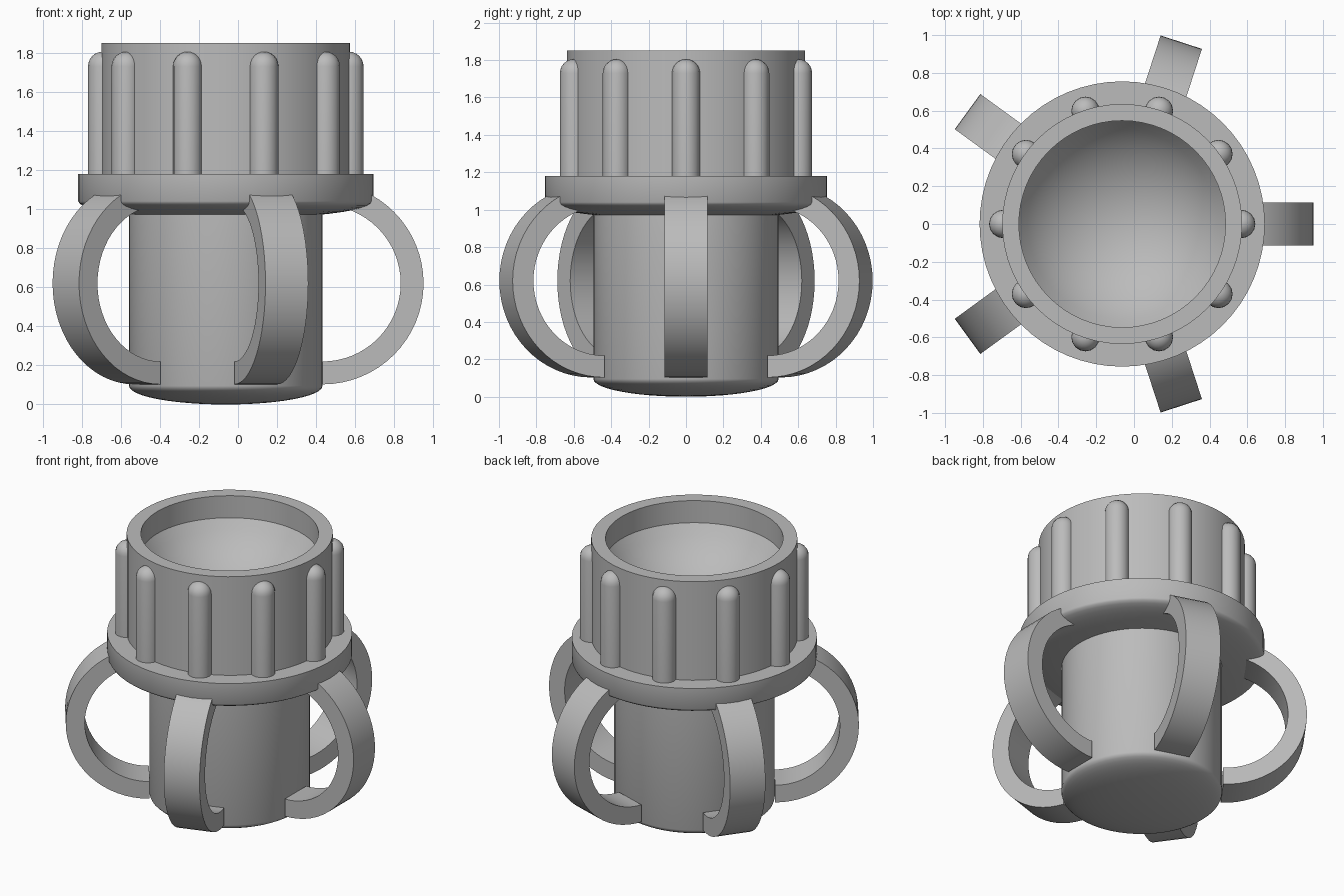
import bpy
import bmesh
from math import sin, cos, pi, radians, sqrt
from mathutils import Matrix

cube = bpy.data.objects.get("Cube")
if cube:
    bpy.data.objects.remove(cube, do_unlink=True)

CENTER_X = -0.0625
STEM_R = 0.495
FLANGE_R = 0.755
CUP_R = 0.635
BOWL_R = 0.547

grey = bpy.data.materials.new("plain grey")
grey.use_nodes = True
GREY = (0.5, 0.5, 0.5, 1)
grey.diffuse_color = GREY
grey.node_tree.nodes["Principled BSDF"].inputs["Base Color"].default_value = GREY


def finish(name, bm):
    bmesh.ops.remove_doubles(bm, verts=bm.verts, dist=1e-5)
    bmesh.ops.recalc_face_normals(bm, faces=bm.faces)
    mesh = bpy.data.meshes.new(name)
    bm.to_mesh(mesh)
    bm.free()
    mesh.materials.append(grey)
    obj = bpy.data.objects.new(name, mesh)
    bpy.context.collection.objects.link(obj)
    bpy.ops.object.select_all(action="DESELECT")
    obj.select_set(True)
    bpy.context.view_layer.objects.active = obj
    bpy.ops.object.shade_smooth_by_angle(angle=radians(35))
    return obj


def lathe(name, profile, sides, place=(CENTER_X, 0, 0)):
    """Spin a radius/height profile that starts and ends on the axis."""
    bm = bmesh.new()
    verts = [bm.verts.new((r, 0, z)) for r, z in profile]
    edges = [bm.edges.new(pair) for pair in zip(verts, verts[1:])]
    bmesh.ops.spin(bm, geom=verts + edges, cent=(0, 0, 0), axis=(0, 0, 1),
                   angle=2 * pi, steps=sides, use_merge=True)
    bmesh.ops.translate(bm, verts=bm.verts, vec=place)
    return finish(name, bm)


def dome(radius, edge_z, depth, steps=12):
    """Flattened half-round from the axis out to the edge."""
    return [(radius * sin(i * pi / 2 / steps), edge_z + depth * cos(i * pi / 2 / steps))
            for i in range(steps + 1)]


# Stem with a gently domed base
lathe("stem", dome(STEM_R, 0.095, -0.095) + [(STEM_R, 1.05), (0, 1.05)], 64)

# Wide collar with a domed underside
lathe("collar", dome(FLANGE_R, 1.04, -0.09) + [(FLANGE_R, 1.18), (0, 1.18)], 64)

# Hollow cup: a round-bottomed bowl under a short straight wall
depth, bowl_z = 0.3, 1.70
ball = (BOWL_R ** 2 + depth ** 2) / (2 * depth)
bowl = [(BOWL_R * i / 12, bowl_z - depth + ball - sqrt(ball ** 2 - (BOWL_R * i / 12) ** 2))
        for i in range(13)]
lathe("cup", bowl + [(BOWL_R, 1.85), (CUP_R, 1.85), (CUP_R, 1.15), (0, 1.15)], 64)

# Ten round-topped grip ribs
rib = [(0, 1.15), (0.075, 1.15)] + dome(0.075, 1.73, 0.075, 6)[::-1]
for i in range(10):
    a = i * pi / 5
    lathe(f"grip_rib_{i + 1}", rib, 16, (CENTER_X + 0.63 * cos(a), 0.63 * sin(a), 0))


# Five half-ring handles with a rectangular section
def handle(name, turn, outer=0.517, inner=0.4, half_width=0.115, z=0.62, steps=32):
    bm = bmesh.new()
    section = [bm.verts.new((0, y, -r)) for r, y in
               ((inner, -half_width), (outer, -half_width),
                (outer, half_width), (inner, half_width))]
    start = bm.faces.new(section)
    end = bmesh.ops.spin(bm, geom=[start], cent=(0, 0, 0), axis=(0, -1, 0),
                         angle=pi, steps=steps)
    bmesh.ops.translate(bm, verts=bm.verts, vec=(STEM_R, 0, z))
    bmesh.ops.transform(bm, verts=bm.verts,
                        matrix=Matrix.Translation((CENTER_X, 0, 0)) @ Matrix.Rotation(turn, 4, "Z"))
    return finish(name, bm)


for i in range(5):
    handle(f"handle_{i + 1}", i * 2 * pi / 5)
